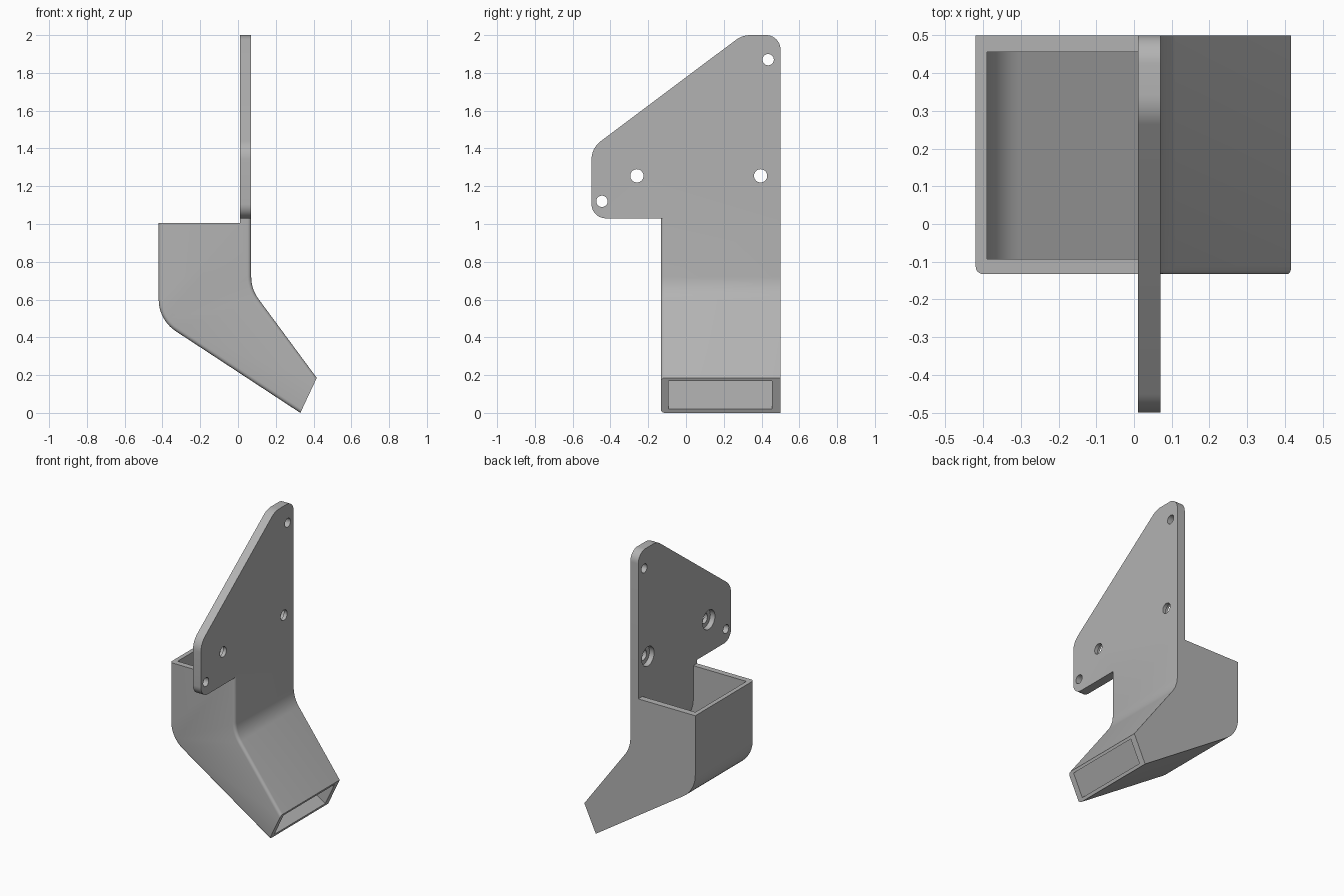
import bpy, bmesh, math
from mathutils import Vector

cube = bpy.data.objects.get("Cube")
if cube:
    bpy.data.objects.remove(cube)

grey = bpy.data.materials.new("plain grey")
grey.use_nodes = True
COLOUR = (0.45, 0.45, 0.45, 1)
grey.diffuse_color = COLOUR
grey.node_tree.nodes["Principled BSDF"].inputs["Base Color"].default_value = COLOUR


def rounded(corners, steps=10):
    """Turn (u, v, radius) corners into an outline with true arc fillets."""
    out = []
    for i, (u, v, r) in enumerate(corners):
        p = Vector((u, v))
        if not r:
            out.append(p)
            continue
        a = (Vector(corners[i - 1][:2]) - p).normalized()
        b = (Vector(corners[(i + 1) % len(corners)][:2]) - p).normalized()
        half = a.angle(b) / 2
        centre = p + (a + b).normalized() * (r / math.sin(half))
        start = p + a * (r / math.tan(half)) - centre
        end = p + b * (r / math.tan(half)) - centre
        sweep = start.angle(end)
        for k in range(steps + 1):
            t = k / steps
            arc = start * math.sin((1 - t) * sweep) + end * math.sin(t * sweep)
            out.append(centre + arc / math.sin(sweep))
    return out


def prism(name, outline, axis, lo, hi, bevel_rule=None):
    """Extrude an outline along x or y; optionally round chosen front edges."""
    bm = bmesh.new()
    place = (lambda p, d: (d, p.x, p.y)) if axis == "x" else (lambda p, d: (p.x, d, p.y))
    near = [bm.verts.new(place(p, lo)) for p in outline]
    far = [bm.verts.new(place(p, hi)) for p in outline]
    front = bm.faces.new(near)
    bm.faces.new(far[::-1])
    n = len(outline)
    for i in range(n):
        j = (i + 1) % n
        bm.faces.new((near[i], far[i], far[j], near[j]))
    bmesh.ops.recalc_face_normals(bm, faces=bm.faces)
    if bevel_rule:
        edges = [e for e in front.edges if bevel_rule(*[v.co for v in e.verts])]
        bmesh.ops.bevel(bm, geom=edges, offset=0.02, segments=4, profile=0.5,
                        affect="EDGES", clamp_overlap=True)
    mesh = bpy.data.meshes.new(name)
    bm.to_mesh(mesh)
    bm.free()
    mesh.materials.append(grey)
    obj = bpy.data.objects.new(name, mesh)
    bpy.context.collection.objects.link(obj)
    return obj


def combine(target, tool, operation):
    """Apply a boolean and discard the tool."""
    mod = target.modifiers.new("combine", "BOOLEAN")
    mod.operation, mod.solver, mod.object = operation, "EXACT", tool
    bpy.context.view_layer.objects.active = target
    bpy.ops.object.modifier_apply(modifier=mod.name)
    bpy.data.objects.remove(tool)


def drill(target, y, z, radius, lo, hi):
    circle = [Vector((y + radius * math.cos(a), z + radius * math.sin(a)))
              for a in (math.tau * k / 32 for k in range(32))]
    combine(target, prism("drill_cutter", circle, "x", lo, hi), "DIFFERENCE")


# Hopper with sloping spout; its front edges are softened except rim and outlet
def soft_edge(a, b):
    at_rim = a.z > 1 and b.z > 1
    at_outlet = a.x > 0.3 and b.x > 0.3
    return not (at_rim or at_outlet)


shell = rounded([(-0.42, 1.005, 0), (-0.42, 0.492, 0.2), (0.33, 0.0, 0),
                 (0.417, 0.185, 0), (0.07, 0.655, 0.2), (0.07, 1.03, 0),
                 (0.01, 1.03, 0), (0.01, 1.005, 0)])
hopper = prism("hopper_bracket", shell, "y", -0.133, 0.5, soft_edge)

# Channel running from the open top out through the spout
channel = rounded([(-0.39, 1.2, 0), (-0.39, 0.497, 0.18), (0.34, 0.019, 0),
                   (0.44, -0.047, 0), (0.46, 0.099, 0), (0.409, 0.168, 0),
                   (0.01, 0.71, 0.2), (0.01, 1.2, 0)])
combine(hopper, prism("channel_cutter", channel, "y", -0.093, 0.456), "DIFFERENCE")

# Mounting plate with through holes and two counterbores
plate_outline = rounded([(-0.5, 1.03, 0.075), (0.5, 1.03, 0), (0.5, 2.0, 0.075),
                         (0.298, 2.0, 0.13), (-0.5, 1.402, 0.12)])
plate = prism("mounting_plate", plate_outline, "x", 0.01, 0.07)
for y, z in ((0.435, 1.87), (-0.445, 1.12)):
    drill(plate, y, z, 0.03, -0.1, 0.2)
for y, z in ((-0.26, 1.255), (0.395, 1.255)):
    drill(plate, y, z, 0.035, -0.1, 0.2)
    drill(plate, y, z, 0.066, -0.1, 0.045)

# Join into one solid and smooth only the fillets
combine(hopper, plate, "UNION")
bpy.ops.object.select_all(action="DESELECT")
hopper.select_set(True)
bpy.context.view_layer.objects.active = hopper
bpy.ops.object.shade_smooth_by_angle(angle=math.radians(28))
